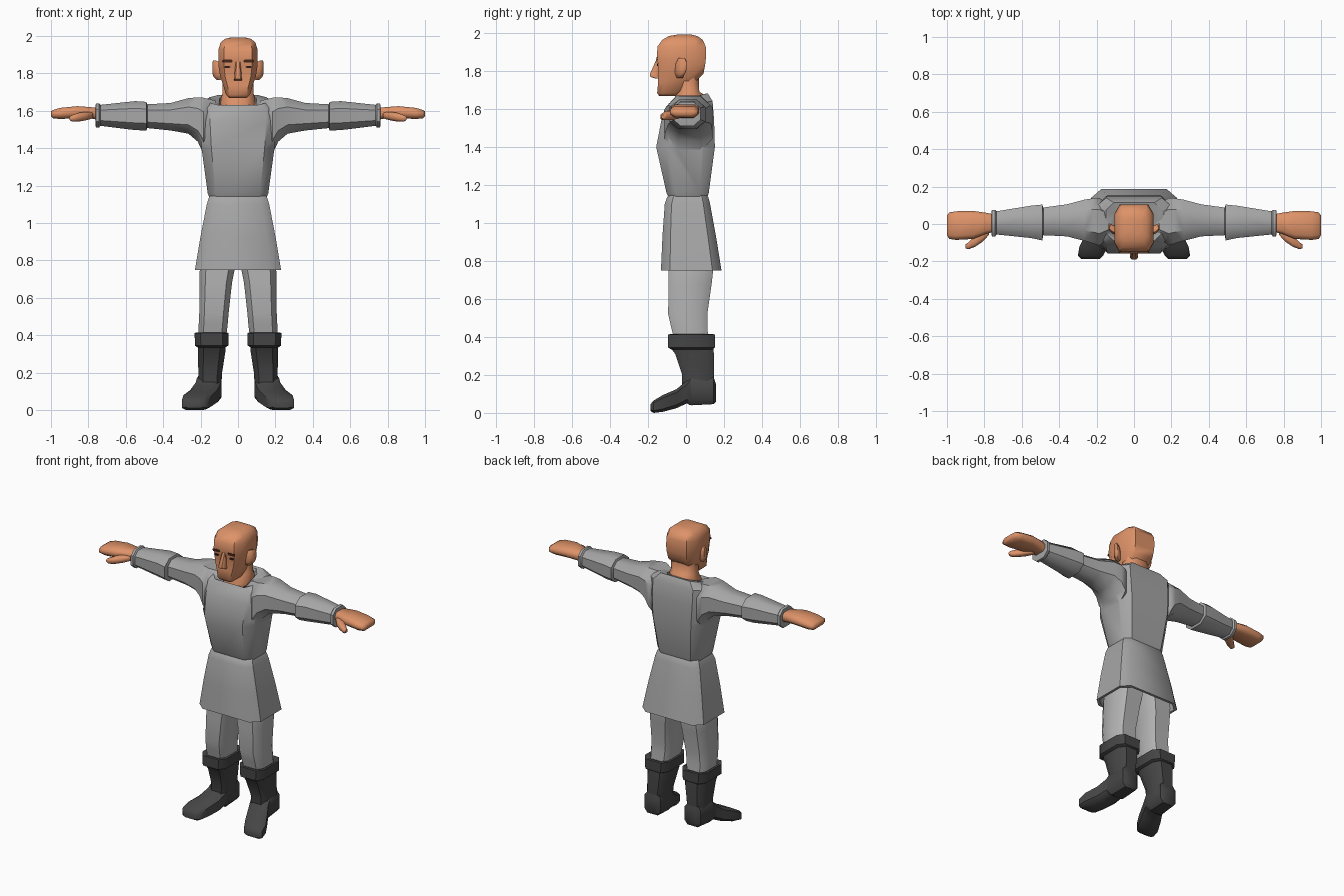
import bpy, bmesh, math
from mathutils import Vector


def material(name, rgb):
    m = bpy.data.materials.new(name)
    m.diffuse_color = (*rgb, 1)
    return m


SKIN = material("skin", (0.73, 0.29, 0.14))
TUNIC = material("tunic grey", (0.38, 0.38, 0.38))
TROUSER = material("trouser grey", (0.45, 0.45, 0.45))
BOOT = material("boot charcoal", (0.06, 0.06, 0.06))
BROW = material("brow brown", (0.06, 0.02, 0.01))
EYE = material("eye dark", (0.025, 0.012, 0.008))


def section(axis, ring, ca, cb):
    """Chamfered rectangle (8 points); ring = position, a0, a1, b0, b1, [slope]."""
    t, a0, a1, b0, b1 = ring[:5]
    slope = ring[5] if len(ring) > 5 else 0
    da, db = (a1 - a0) / 2 * ca, (b1 - b0) / 2 * cb
    pts = [(a0 + da, b0), (a1 - da, b0), (a1, b0 + db), (a1, b1 - db),
           (a1 - da, b1), (a0 + da, b1), (a0, b1 - db), (a0, b0 + db)]
    if axis == 'z':
        return [Vector((a, b, t + slope * b)) for a, b in pts]
    if axis == 'x':
        return [Vector((t, a, b)) for a, b in pts]
    return [Vector((a, t, b)) for a, b in pts]


def smooth(ob, angle):
    bpy.ops.object.select_all(action='DESELECT')
    ob.select_set(True)
    bpy.context.view_layer.objects.active = ob
    bpy.ops.object.shade_smooth_by_angle(angle=math.radians(angle))


def loft(name, mat, axis, rings, ca=0.3, cb=0.3, mirror=False, angle=42):
    bm = bmesh.new()
    loops = [[bm.verts.new(p) for p in section(axis, r, ca, cb)] for r in rings]
    for l0, l1 in zip(loops, loops[1:]):
        for i in range(8):
            j = (i + 1) % 8
            bm.faces.new((l0[i], l0[j], l1[j], l1[i]))
    bm.faces.new(loops[0][::-1])
    bm.faces.new(loops[-1])
    bmesh.ops.recalc_face_normals(bm, faces=bm.faces[:])
    me = bpy.data.meshes.new(name)
    bm.to_mesh(me)
    bm.free()
    me.materials.append(mat)
    ob = bpy.data.objects.new(name, me)
    bpy.context.collection.objects.link(ob)
    smooth(ob, angle)
    if mirror:
        m = ob.modifiers.new("mirror", 'MIRROR')
        m.use_mirror_merge = False
    return ob


def sym(z, hx, y0, y1, slope=0):
    return (z, -hx, hx, y0, y1, slope)


# Tunic body with scooped collar
body = loft("tunic_body", TUNIC, 'z', [
    sym(1.13, .15, -.09, .11), sym(1.16, .162, -.103, .12),
    sym(1.40, .195, -.157, .152), sym(1.54, .205, -.13, .148),
    sym(1.625, .205, -.10, .14, .12), sym(1.655, .15, -.09, .115, .25),
    sym(1.645, .10, -.085, .095, .36), sym(1.61, .085, -.07, .08, .36)], .27, .4)

# Sleeves: wide armpit, upper arm, stepped forearm and wrist band
sleeves = loft("sleeves", TUNIC, 'x', [
    (.12, -.06, .09, 1.36, 1.655), (.185, -.115, .14, 1.37, 1.67),
    (.215, -.105, .138, 1.435, 1.672), (.265, -.09, .13, 1.478, 1.668),
    (.36, -.066, .105, 1.495, 1.642), (.485, -.06, .088, 1.508, 1.635),
    (.49, -.088, .104, 1.495, 1.648), (.55, -.075, .098, 1.497, 1.652),
    (.735, -.056, .068, 1.52, 1.632), (.742, -.066, .076, 1.512, 1.64),
    (.76, -.066, .076, 1.512, 1.638), (.762, -.05, .06, 1.53, 1.62)],
    .5, .5, True)

# Join the sleeves to the body as one surface
b = body.modifiers.new("join", 'BOOLEAN')
b.operation, b.solver, b.object = 'UNION', 'EXACT', sleeves
bpy.context.view_layer.objects.active = body
bpy.ops.object.modifier_apply(modifier="join")
bpy.data.objects.remove(sleeves)
smooth(body, 42)

# Tunic skirt, hollow at the hem
loft("tunic_skirt", TUNIC, 'z', [
    sym(1.15, .148, -.088, .108), sym(1.135, .156, -.10, .118),
    sym(1.10, .167, -.112, .127), sym(.93, .20, -.124, .158),
    sym(.75, .23, -.132, .187), sym(.75, .215, -.117, .17),
    sym(.82, .20, -.11, .155)], .24, .3)

# Trouser legs
loft("trouser_legs", TROUSER, 'z', [
    (.84, .005, .19, -.09, .14), (.74, .02, .205, -.092, .142),
    (.68, .032, .205, -.092, .135), (.52, .05, .207, -.094, .112),
    (.46, .055, .21, -.08, .112), (.38, .065, .21, -.06, .118)],
    .35, .4, True)

# Boots: folded cuff, shaft, foot turned outward
loft("boot_cuffs", BOOT, 'z', [
    (.40, .075, .20, -.05, .11), (.415, .062, .222, -.083, .142),
    (.412, .05, .232, -.094, .153), (.345, .052, .23, -.094, .153),
    (.335, .068, .215, -.08, .14)], .35, .35, True)
loft("boot_shafts", BOOT, 'z', [
    (.35, .067, .215, -.085, .143), (.31, .068, .214, -.057, .147),
    (.20, .085, .212, -.02, .148), (.11, .09, .212, -.02, .148)],
    .4, .4, True)
loft("boot_feet", BOOT, 'y', [
    (.158, .11, .19, .06, .15), (.145, .092, .21, .046, .19),
    (.03, .088, .22, .04, .20), (.018, .088, .222, .042, .19),
    (.004, .092, .225, .05, .17), (-.05, .11, .255, .025, .125),
    (-.12, .14, .292, .006, .095), (-.17, .165, .3, 0, .065),
    (-.188, .185, .28, .01, .045)], .35, .35, True)

# Hands with thumb
loft("hands", SKIN, 'x', [
    (.74, -.04, .05, 1.55, 1.615), (.79, -.052, .06, 1.56, 1.62),
    (.86, -.08, .07, 1.562, 1.625), (.95, -.085, .068, 1.556, 1.616),
    (.988, -.08, .062, 1.56, 1.605), (1.0, -.06, .045, 1.57, 1.597)],
    .3, .6, True, 60)
loft("thumbs", SKIN, 'x', [
    (.775, -.058, .0, 1.56, 1.59), (.81, -.095, -.02, 1.55, 1.595),
    (.85, -.122, -.06, 1.543, 1.59), (.885, -.135, -.098, 1.542, 1.578),
    (.90, -.13, -.108, 1.55, 1.57)], .5, .5, True, 60)

# Neck filling the collar
loft("neck", SKIN, 'z', [
    sym(1.63, .088, -.08, .09, .34), sym(1.652, .094, -.078, .088, .34),
    sym(1.69, .084, -.045, .07), sym(1.77, .083, -.035, .068)], .5, .5, angle=60)

# Head
loft("head", SKIN, 'z', [
    sym(1.668, .045, -.14, -.05), sym(1.685, .064, -.152, -.03),
    sym(1.74, .08, -.147, .045), sym(1.785, .096, -.147, .092),
    sym(1.84, .104, -.147, .102), sym(1.87, .105, -.154, .105),
    sym(1.93, .104, -.15, .104), sym(1.965, .093, -.125, .088),
    sym(1.985, .07, -.09, .06), sym(1.992, .04, -.05, .03)], .28, .4, angle=50)

# Nose and ears
loft("nose", SKIN, 'z', [
    sym(1.862, .012, -.156, -.14), sym(1.785, .02, -.19, -.14),
    sym(1.77, .022, -.188, -.14), sym(1.762, .02, -.165, -.14)], .4, .4)
loft("ears", SKIN, 'x', [
    (.09, -.06, -.015, 1.765, 1.855), (.115, -.052, -.005, 1.765, 1.868),
    (.132, -.035, .003, 1.785, 1.87), (.137, -.022, .003, 1.80, 1.86)],
    .5, .5, True, 60)

# Painted brows and eyes as thin plates
loft("brows", BROW, 'y', [
    (-.1565, .03, .082, 1.858, 1.874), (-.149, .03, .082, 1.858, 1.874)],
    .2, .6, True)
loft("eyes", EYE, 'y', [
    (-.152, .04, .074, 1.828, 1.841), (-.145, .04, .074, 1.828, 1.841)],
    .5, .8, True)
